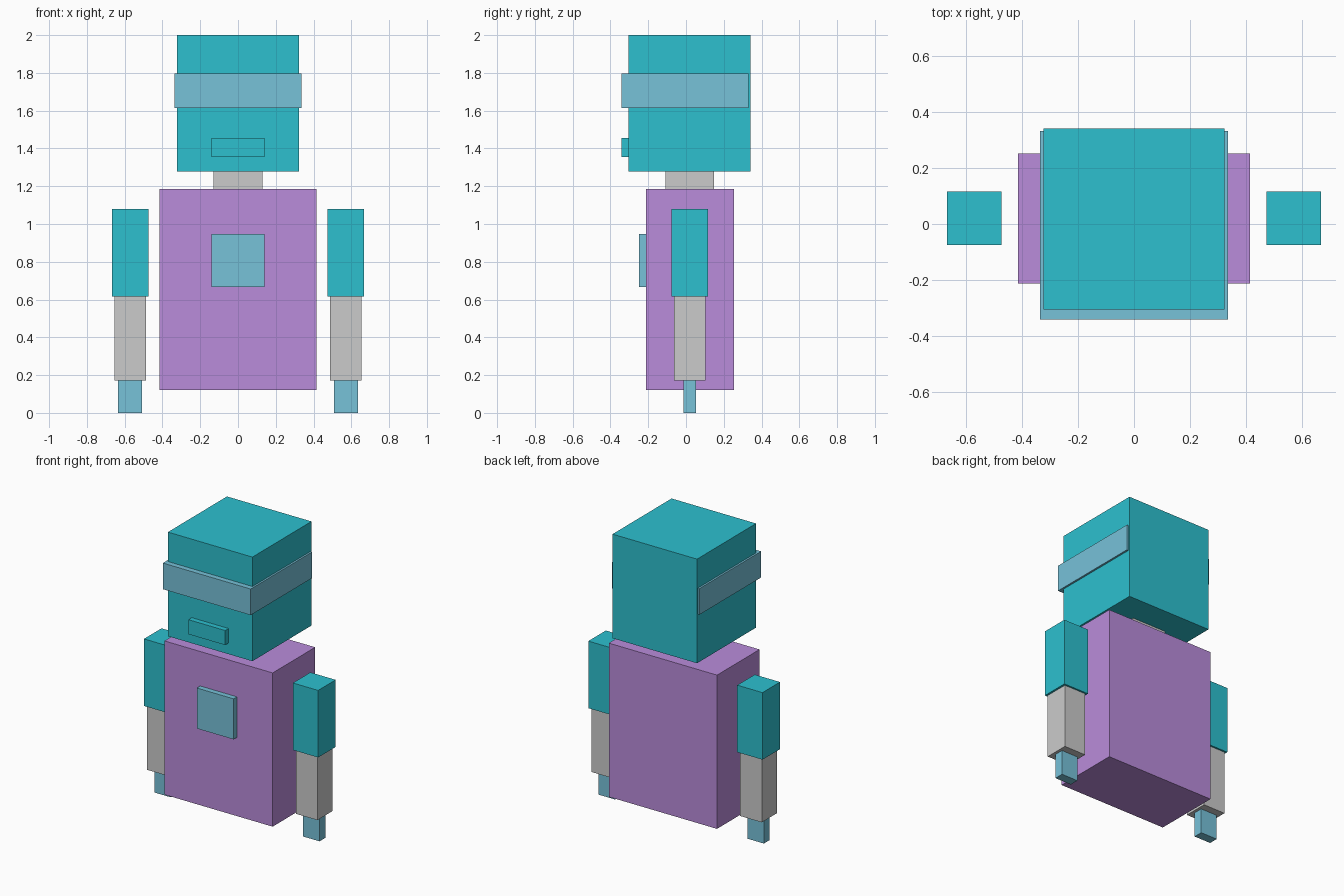
import bpy
import bmesh
from mathutils import Vector

if "Cube" in bpy.data.objects:
    bpy.data.objects.remove(bpy.data.objects["Cube"])


def material(name, rgb):
    mat = bpy.data.materials.new(name)
    mat.diffuse_color = (*rgb, 1.0)
    mat.use_nodes = True
    mat.node_tree.nodes["Principled BSDF"].inputs["Base Color"].default_value = mat.diffuse_color
    return mat


TEAL = material("teal", (0.026, 0.527, 0.624))
SKY = material("light_blue", (0.184, 0.539, 0.694))
PURPLE = material("purple", (0.491, 0.262, 0.708))


def box(name, x, y, z, mat=None):
    """Box from (min, max) ranges along each axis."""
    low, high = (Vector(c) for c in zip(x, y, z))
    bm = bmesh.new()
    bmesh.ops.create_cube(bm, size=1)
    bmesh.ops.scale(bm, vec=high - low, verts=bm.verts)
    mesh = bpy.data.meshes.new(name)
    bm.to_mesh(mesh)
    bm.free()
    obj = bpy.data.objects.new(name, mesh)
    obj.location = (low + high) / 2
    bpy.context.collection.objects.link(obj)
    if mat:
        mesh.materials.append(mat)
    return obj


def centred(half, middle=0.0):
    return (middle - half, middle + half)


# Head with wraparound visor and mouth
box("head", centred(0.324), (-0.305, 0.342), (1.278, 2.0), TEAL)
box("visor", centred(0.337), (-0.342, 0.332), (1.615, 1.796), SKY)
box("mouth", centred(0.141), (-0.342, -0.295), (1.355, 1.456), TEAL)

# Neck, torso and chest panel
box("neck", centred(0.13), (-0.108, 0.147), (1.186, 1.278))
box("torso", centred(0.415), (-0.213, 0.253), (0.12, 1.186), PURPLE)
box("chest_panel", centred(0.141), (-0.25, -0.205), (0.666, 0.947), SKY)

# Arms, one per side
for side, sign in (("left", 1), ("right", -1)):
    mid = sign * 0.571
    box(f"{side}_upper_arm", centred(0.097, mid), centred(0.096, 0.02), (0.615, 1.08), TEAL)
    box(f"{side}_forearm", centred(0.083, mid), centred(0.084, 0.02), (0.172, 0.615))
    box(f"{side}_hand", centred(0.063, mid), centred(0.032, 0.02), (0.0, 0.172), SKY)
